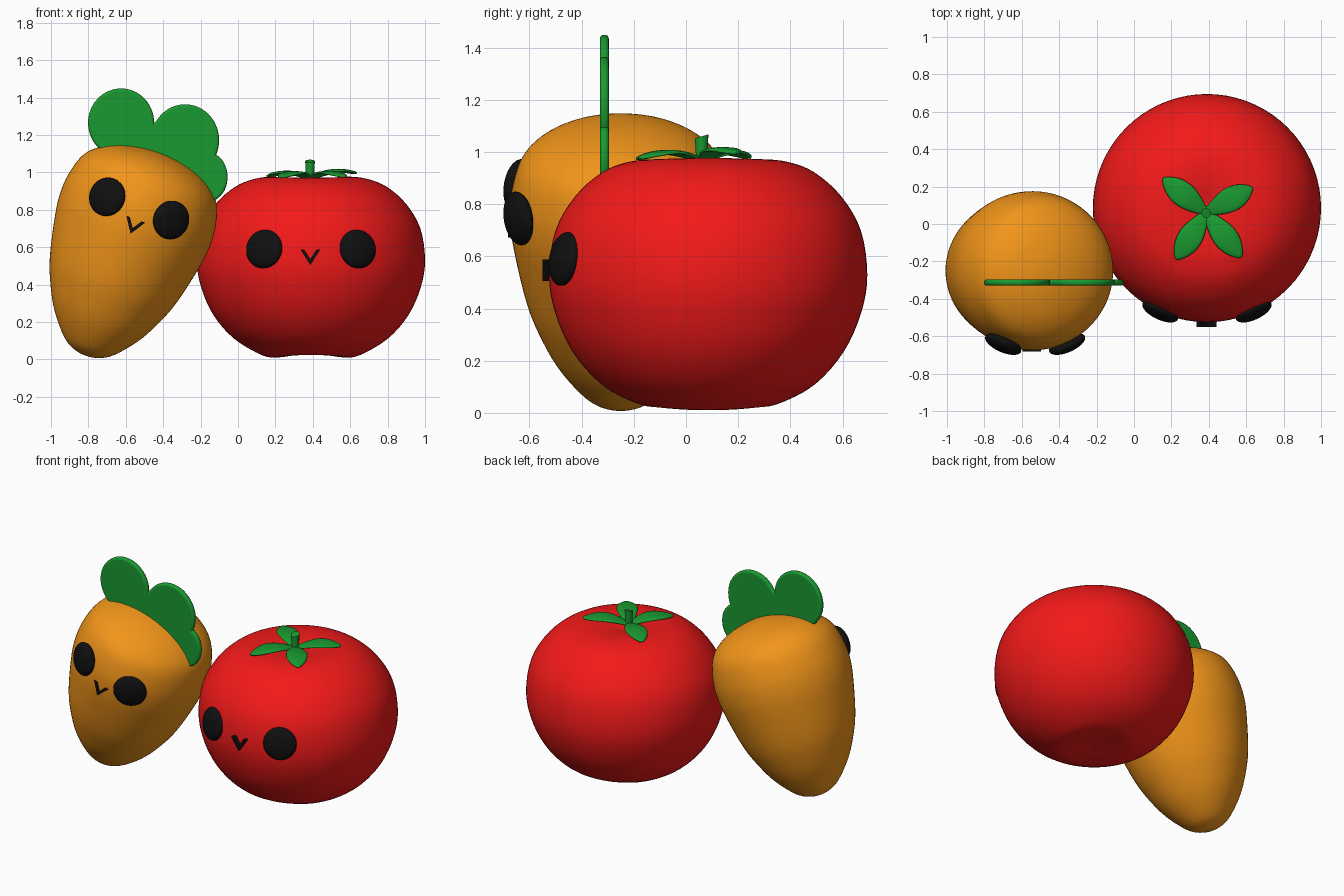
import bpy, bmesh, math
from mathutils import Matrix, Vector

if "Cube" in bpy.data.objects:
    bpy.data.objects.remove(bpy.data.objects["Cube"])


def material(name, rgb):
    m = bpy.data.materials.new(name)
    m.diffuse_color = (*rgb, 1)
    m.use_nodes = True
    m.node_tree.nodes["Principled BSDF"].inputs["Base Color"].default_value = m.diffuse_color
    return m


RED = material("red", (0.9, 0.01, 0.01))
ORANGE = material("orange", (0.88, 0.30, 0.01))
GREEN = material("green", (0.01, 0.32, 0.03))
BLACK = material("black", (0.005, 0.005, 0.005))


def finish(name, bm, mat, matrix=Matrix(), angle=180):
    bmesh.ops.recalc_face_normals(bm, faces=bm.faces)
    me = bpy.data.meshes.new(name)
    bm.to_mesh(me)
    bm.free()
    ob = bpy.data.objects.new(name, me)
    bpy.context.collection.objects.link(ob)
    ob.matrix_world = matrix
    me.materials.append(mat)
    bpy.ops.object.select_all(action='DESELECT')
    ob.select_set(True)
    bpy.context.view_layer.objects.active = ob
    bpy.ops.object.shade_smooth_by_angle(angle=math.radians(angle))
    return ob


def smooth(pts, steps=4):
    # Catmull-Rom curve through the profile points
    p = [Vector(q) for q in pts]
    p = [Vector((-p[1].x, p[1].y))] + p + [Vector((-p[-2].x, p[-2].y))]
    out = []
    for a, b, c, d in zip(p, p[1:], p[2:], p[3:]):
        for i in range(steps):
            t = i / steps
            out.append(0.5 * (2 * b + (c - a) * t + (2 * a - 5 * b + 4 * c - d) * t**2
                              + (3 * b - a - 3 * c + d) * t**3))
    return out + [p[-2]]


def revolve(profile, seg=72):
    bm = bmesh.new()
    vs = [bm.verts.new((q.x, 0, q.y)) for q in smooth(profile)]
    es = [bm.edges.new(e) for e in zip(vs, vs[1:])]
    bmesh.ops.spin(bm, geom=vs + es, cent=(0, 0, 0), axis=(0, 0, 1),
                   angle=2 * math.pi, steps=seg, use_merge=True)
    bmesh.ops.remove_doubles(bm, verts=bm.verts, dist=1e-4)
    return bm


def eyes(prefix, frame, x, y, z, lean):
    for side, s in (("left", -1), ("right", 1)):
        bm = bmesh.new()
        bmesh.ops.create_uvsphere(bm, u_segments=40, v_segments=20, radius=1)
        rot = Matrix.Rotation(s * math.radians(25), 4, 'Z') @ Matrix.Rotation(lean, 4, 'X')
        m = frame @ Matrix.Translation((s * x, y, z)) @ rot @ Matrix.Diagonal((0.104, 0.042, 0.104, 1))
        finish(f"{prefix}_{side}_eye", bm, BLACK, m)


def mouth(name, frame, y0, y1):
    bm = bmesh.new()
    shape = [(-.053, .04), (-.033, .04), (0, -.01), (.033, .04), (.053, .04), (0, -.042)]
    f = bm.faces.new([bm.verts.new((x, y0, z)) for x, z in shape])
    r = bmesh.ops.extrude_face_region(bm, geom=[f])
    bmesh.ops.translate(bm, vec=(0, y1 - y0, 0),
                        verts=[v for v in r["geom"] if isinstance(v, bmesh.types.BMVert)])
    finish(name, bm, BLACK, frame, 30)


# Tomato body, slightly grooved front to back at both dimples
tomato = Matrix.Translation((0.39, 0.085, 0))
bm = revolve([(0, .035), (.08, .025), (.17, .011), (.26, .022), (.41, .11), (.52, .235),
              (.587, .385), (.61, .53), (.585, .70), (.51, .83), (.41, .92), (.31, .963),
              (.21, .977), (.11, .968), (0, .945)])
for v in bm.verts:
    r = math.hypot(v.co.x, v.co.y)
    w = max(0, 1 - abs(r - 0.18) / 0.2)
    if r > 1e-4:
        v.co.z += (1 if v.co.z < 0.5 else -0.4) * 0.016 * w * (v.co.y / r) ** 2
finish("tomato_body", bm, RED, tomato)
eyes("tomato", tomato, 0.25, -0.552, 0.59, math.radians(-9))
mouth("tomato_mouth", tomato @ Matrix.Translation((-0.003, 0, 0.547)), -0.635, -0.58)

# Tomato stem
crown = Vector((0.385, 0.06, 0))
bm = bmesh.new()
bmesh.ops.create_cone(bm, cap_ends=True, segments=24, radius1=0.019, radius2=0.026, depth=0.13)
for v in bm.verts:
    if v.co.z > 0:
        v.co.z += 0.3 * v.co.y - 0.005
finish("tomato_stem", bm, GREEN, Matrix.Translation(crown + Vector((0, 0, 1.0))), 40)

# Tomato crown leaves: tip position and height
for i, (tx, ty, tz) in enumerate([(.155, .245, .98), (.635, .195, .997), (.575, -.18, .978), (.225, -.19, .975)]):
    d = Vector((tx, ty, 0)) - crown
    length = d.length
    bm = bmesh.new()
    rows = []
    for a in range(13):
        t = a / 12
        half = 0.064 * math.sin(math.pi * min(1, 0.05 + 0.95 * t ** 1.25)) ** 0.75 + 0.004
        z = 0.97 + (tz - 0.97) * t + 0.028 * math.sin(math.pi * t)
        rows.append([bm.verts.new((t * length, half * s, z - 0.006 * s * s)) for s in (-1, -.5, 0, .5, 1)])
    for r0, r1 in zip(rows, rows[1:]):
        for j in range(4):
            bm.faces.new((r0[j], r1[j], r1[j + 1], r0[j + 1]))
    m = Matrix.Translation(crown) @ Matrix.Rotation(math.atan2(d.y, d.x), 4, 'Z')
    ob = finish(f"crown_leaf_{i + 1}", bm, GREEN, m)
    sol = ob.modifiers.new("thickness", 'SOLIDIFY')
    sol.thickness, sol.offset = 0.014, 0
    ob.modifiers.new("round", 'SUBSURF').levels = 1

# Carrot body, leaning 20 degrees toward the tomato
carrot = Matrix.Translation((-0.815, -0.25, 0.02)) @ Matrix.Rotation(math.radians(20), 4, 'Y')
finish("carrot_body", revolve([
    (0, 0), (.07, .012), (.142, .055), (.235, .165), (.30, .28), (.36, .43), (.412, .66),
    (.425, .78), (.418, .88), (.387, .99), (.33, 1.06), (.24, 1.113), (.12, 1.147), (0, 1.157)]),
    ORANGE, carrot)
eyes("carrot", carrot, 0.182, -0.392, 0.838, 0)
mouth("carrot_mouth", carrot @ Matrix.Translation((0.003, 0, 0.737)), -0.432, -0.395)

# Carrot leafy top: flat slab with three round lobes (centre x, z, radii, start and end angle)
outline = []
for cx, cz, rx, rz, a0, a1 in [(-.625, 1.265, .163, .17, 235, -8), (-.283, 1.172, .168, .178, 150, -28),
                               (-.155, .975, .085, .115, 65, -75)]:
    for k in range(25):
        a = math.radians(a0 + (a1 - a0) * k / 24)
        outline.append((cx + rx * math.cos(a), cz + rz * math.sin(a)))
outline += [(-.2, .86), (-.45, 1.0)]
cu = bpy.data.curves.new("carrot_leaves", 'CURVE')
cu.dimensions, cu.fill_mode = '2D', 'BOTH'
cu.extrude, cu.bevel_depth, cu.bevel_resolution = 0.003, 0.014, 3
sp = cu.splines.new('POLY')
sp.points.add(len(outline) - 1)
for p, (x, z) in zip(sp.points, outline):
    p.co = (x, z, 0, 1)
sp.use_cyclic_u = True
cu.materials.append(GREEN)
leaves = bpy.data.objects.new("carrot_leaves", cu)
bpy.context.collection.objects.link(leaves)
leaves.location = (0, -0.313, 0)
leaves.rotation_euler = (math.pi / 2, 0, 0)
bpy.ops.object.select_all(action='DESELECT')
leaves.select_set(True)
bpy.context.view_layer.objects.active = leaves
bpy.ops.object.convert(target='MESH')
bpy.ops.object.shade_smooth_by_angle(angle=math.radians(40))
